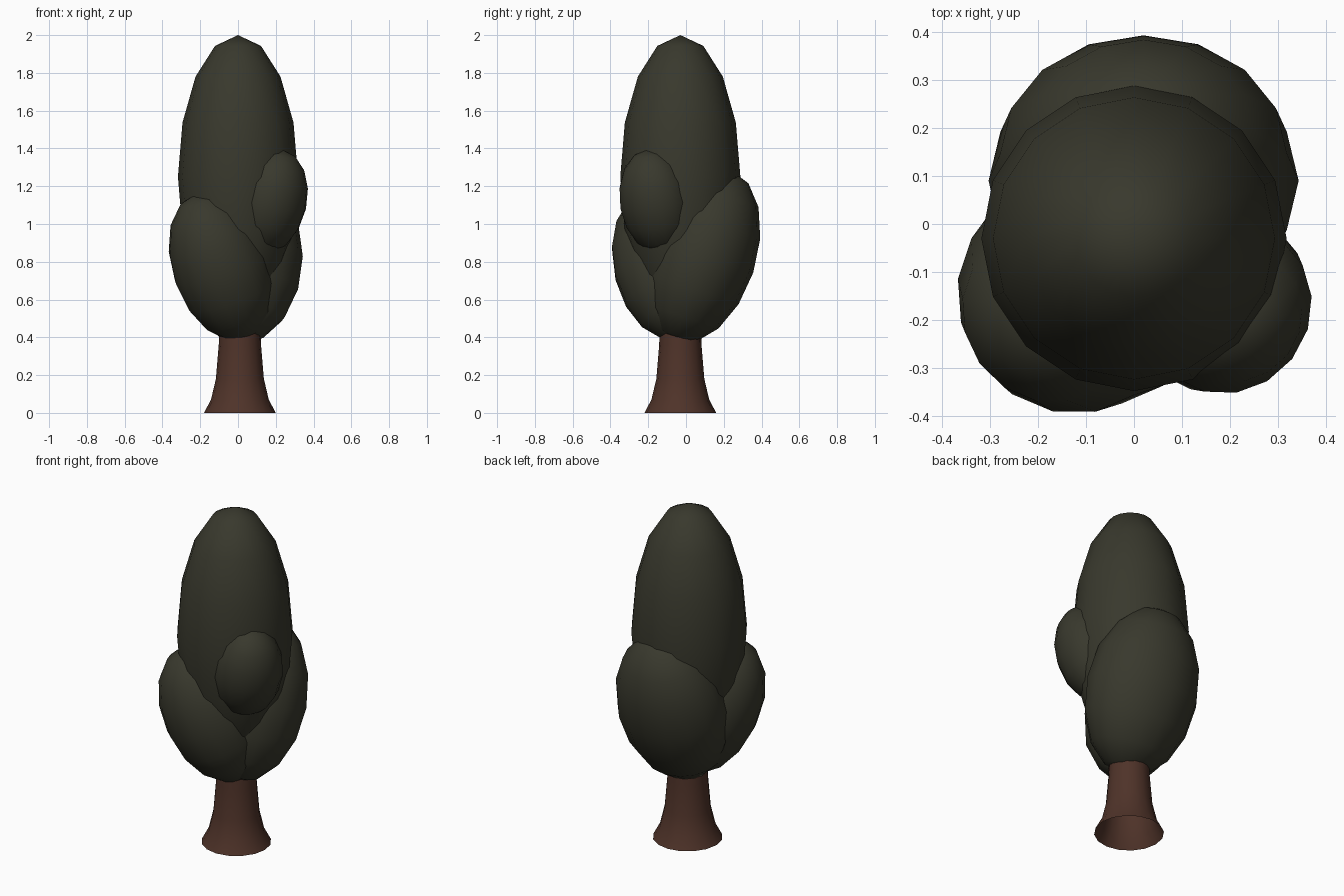
import bpy, bmesh, math
from mathutils import Matrix, Vector

if "Cube" in bpy.data.objects:
    bpy.data.objects.remove(bpy.data.objects["Cube"])


def material(name, rgb):
    m = bpy.data.materials.new(name)
    m.diffuse_color = (*rgb, 1)
    m.use_nodes = True
    m.node_tree.nodes["Principled BSDF"].inputs["Base Color"].default_value = m.diffuse_color
    return m


LEAF = material("dark_leaf_green", (0.040, 0.040, 0.026))
BARK = material("bark_brown", (0.078, 0.033, 0.022))


def finish(bm, name, mat):
    for f in bm.faces:
        f.smooth = True
    me = bpy.data.meshes.new(name)
    bm.to_mesh(me)
    bm.free()
    me.materials.append(mat)
    ob = bpy.data.objects.new(name, me)
    bpy.context.collection.objects.link(ob)
    return ob


def foliage(name, centre, width, depth, length, lean):
    """Stretched low-poly sphere; lean = top direction in x and y.
    width is across the lean, depth is along it."""
    bm = bmesh.new()
    bmesh.ops.create_uvsphere(bm, u_segments=16, v_segments=8, radius=1)
    axis = Vector((lean[0], lean[1], 1)).normalized()
    across = Vector((-lean[1], lean[0], 0))
    across = across.normalized() if across.length > 0 else Vector((1, 0, 0))
    along = axis.cross(across)
    rot = Matrix((across, along, axis)).transposed().to_4x4()
    bm.transform(Matrix.Translation(centre) @ rot @ Matrix.Diagonal((width, depth, length, 1)))
    return finish(bm, name, LEAF)


# Crown: tall central mass and three leaning side clumps
foliage("crown_top", (0, -0.03, 1.25), 0.318, 0.318, 0.75, (0, 0))
foliage("crown_left_clump", (-0.09, -0.125, 0.775), 0.26, 0.26, 0.415, (-0.35, -0.25))
foliage("crown_back_clump", (0.02, 0.09, 0.83), 0.323, 0.28, 0.478, (0, 0.33))
foliage("crown_right_clump", (0.175, -0.16, 1.117), 0.195, 0.187, 0.285, (0.23, -0.18))

# Trunk: flared, open at the base
profile = [(0.19, 0), (0.153, 0.07), (0.127, 0.18), (0.112, 0.36), (0.105, 0.62)]
bm = bmesh.new()
N = 16
rings = [[bm.verts.new((0.01 + r * math.cos(2 * math.pi * i / N),
                        -0.03 + r * math.sin(2 * math.pi * i / N), z)) for i in range(N)]
         for r, z in profile]
for a, b in zip(rings, rings[1:]):
    for i in range(N):
        j = (i + 1) % N
        bm.faces.new((a[i], a[j], b[j], b[i]))
finish(bm, "trunk", BARK)
